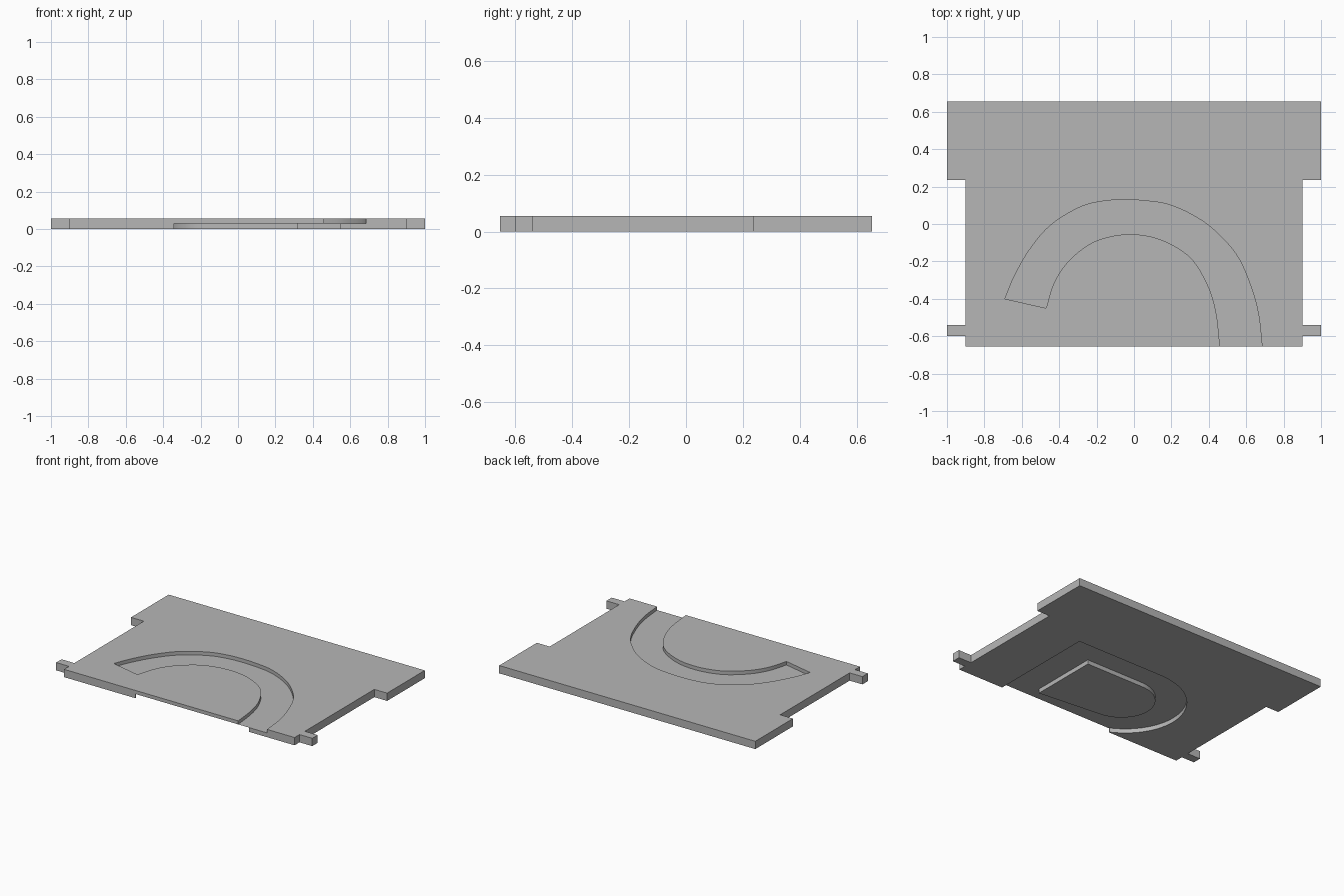
import bpy, bmesh, math
from mathutils import Vector

cube = bpy.data.objects.get("Cube")
if cube:
    bpy.data.objects.remove(cube, do_unlink=True)

THICK, LEDGE, FRONT, BACK = 0.055, 0.03, -0.655, 0.655

grey = bpy.data.materials.new("plain grey")
grey.use_nodes = True
grey.diffuse_color = (0.47, 0.47, 0.47, 1)
grey.node_tree.nodes["Principled BSDF"].inputs["Base Color"].default_value = grey.diffuse_color


def prism(name, outline, low, high):
    """Extrude a flat outline between two heights."""
    bm = bmesh.new()
    face = bm.faces.new([bm.verts.new((x, y, low)) for x, y in outline])
    grown = bmesh.ops.extrude_face_region(bm, geom=[face])
    top = [v for v in grown["geom"] if isinstance(v, bmesh.types.BMVert)]
    bmesh.ops.translate(bm, verts=top, vec=(0, 0, high - low))
    bmesh.ops.recalc_face_normals(bm, faces=bm.faces)
    mesh = bpy.data.meshes.new(name)
    bm.to_mesh(mesh)
    bm.free()
    mesh.materials.append(grey)
    obj = bpy.data.objects.new(name, mesh)
    bpy.context.collection.objects.link(obj)
    return obj


def smooth_path(points, steps=5):
    """Rounded path through the given points."""
    p = [Vector(q) for q in points]
    p = [2 * p[0] - p[1]] + p + [2 * p[-1] - p[-2]]
    path = []
    for a, b, c, d in zip(p, p[1:], p[2:], p[3:]):
        for i in range(steps):
            t = i / steps
            path.append((2 * b + (c - a) * t + (2 * a - 5 * b + 4 * c - d) * t * t
                         + (3 * b - a - 3 * c + d) * t ** 3) / 2)
    return [tuple(q) for q in path + [p[-2]]]


def arc(rx, ry, start, end, count=32):
    """Elliptical arc about the rounded end of the lower channel."""
    angles = [math.radians(start + (end - start) * i / count) for i in range(count + 1)]
    return [(-0.13 + rx * math.cos(a), -0.295 + ry * math.sin(a)) for a in angles]


def cut(obj, cutter):
    """Subtract a cutter and discard it."""
    mod = obj.modifiers.new("cut", "BOOLEAN")
    mod.operation, mod.solver, mod.object = "DIFFERENCE", "EXACT", cutter
    bpy.context.view_layer.update()
    graph = bpy.context.evaluated_depsgraph_get()
    mesh = bpy.data.meshes.new_from_object(obj.evaluated_get(graph))
    obj.modifiers.clear()
    obj.data = mesh
    bpy.data.objects.remove(cutter, do_unlink=True)


# Plate outline with side notches and small front tabs
side = [(0.9, FRONT), (0.9, -0.6), (1, -0.6), (1, -0.54), (0.9, -0.54),
        (0.9, 0.235), (1, 0.235), (1, BACK)]
plate = prism("plate", side + [(-x, y) for x, y in reversed(side)], 0, THICK)

# Upper curved channel
outer = smooth_path([(-0.69, -0.4), (-0.64, -0.28), (-0.56, -0.14), (-0.45, -0.01),
                     (-0.3, 0.085), (-0.18, 0.12), (-0.05, 0.13), (0.08, 0.122),
                     (0.18, 0.105), (0.3, 0.055), (0.42, -0.025), (0.545, -0.16),
                     (0.62, -0.32), (0.665, -0.48), (0.685, FRONT)])
inner = smooth_path([(0.46, FRONT), (0.44, -0.48), (0.4, -0.34), (0.32, -0.2),
                     (0.22, -0.12), (0.1, -0.07), (-0.02, -0.055), (-0.14, -0.07),
                     (-0.25, -0.115), (-0.36, -0.21), (-0.43, -0.32), (-0.47, -0.45)])
mouth = [(0.685, FRONT - 0.1), (0.46, FRONT - 0.1)]
cut(plate, prism("upper_cutter", outer + mouth + inner, LEDGE, THICK + 0.1))

# Lower channel, open at the front
lower = [(0.545, FRONT - 0.1), (0.545, 0.11)] + arc(0.44, 0.405, 90, 241.2)
cut(plate, prism("lower_cutter", lower + [(-0.34, FRONT - 0.1)], -0.1, LEDGE))

# Raised island on the underside, inside the lower channel
island = prism("underside_island",
               [(0.32, -0.56), (0.32, -0.075)] + arc(0.23, 0.22, 90, 265), 0, LEDGE)

for obj in (plate, island):
    bpy.ops.object.select_all(action="DESELECT")
    obj.select_set(True)
    bpy.context.view_layer.objects.active = obj
    bpy.ops.object.shade_smooth_by_angle(angle=math.radians(30))
